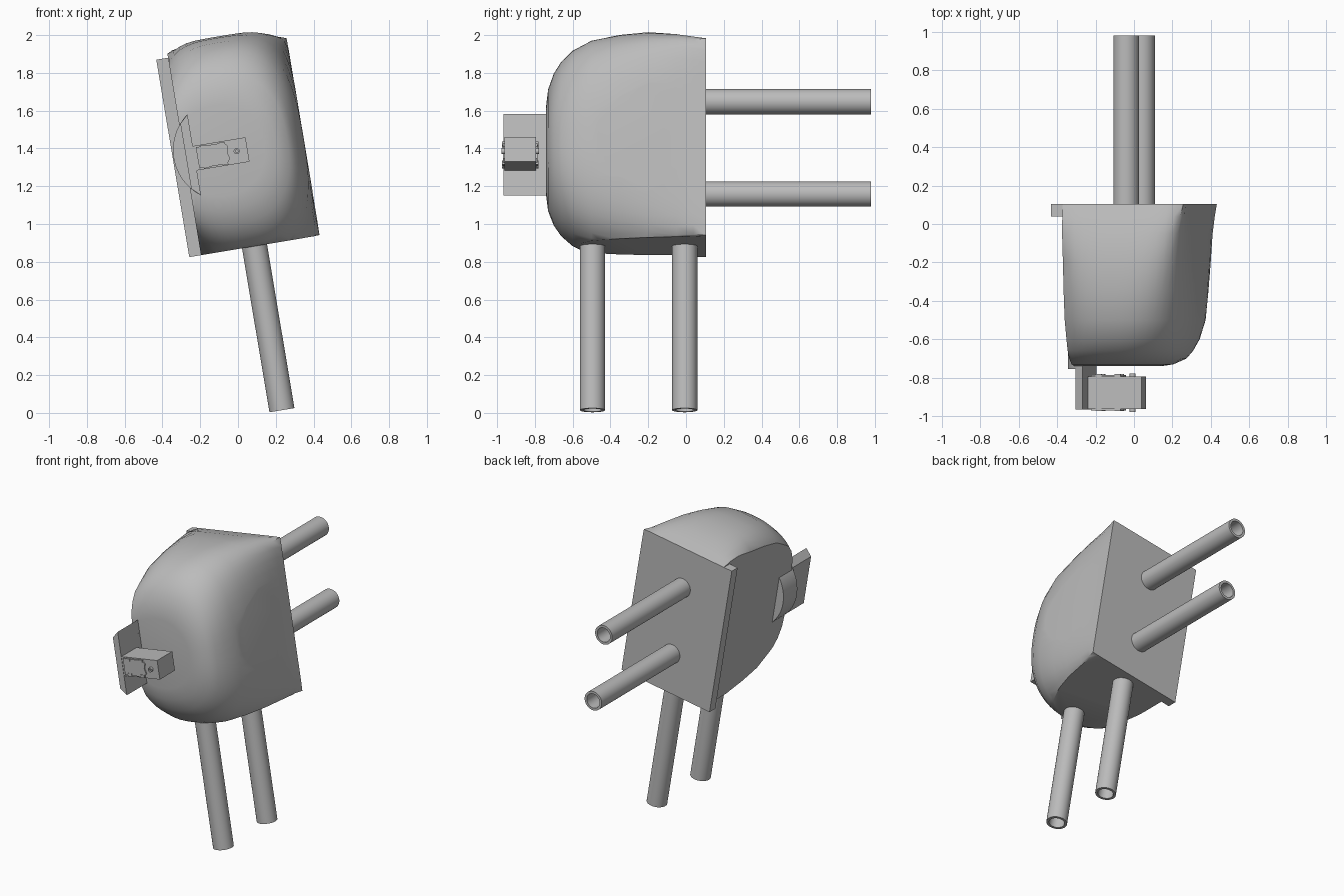
import bpy, bmesh, math
from mathutils import Matrix, Vector

cube = bpy.data.objects.get("Cube")
if cube:
    bpy.data.objects.remove(cube, do_unlink=True)

grey = bpy.data.materials.new("plain grey")
grey.use_nodes = True
grey.diffuse_color = (0.5, 0.5, 0.5, 1)
grey.node_tree.nodes["Principled BSDF"].inputs["Base Color"].default_value = (0.5, 0.5, 0.5, 1)

# The whole model leans sideways about its depth axis
LEAN = Matrix.Translation((0, 0, 1.405)) @ Matrix.Rotation(math.radians(-9.5), 4, 'Y')


def finish(name, bm, smooth=None):
    bmesh.ops.recalc_face_normals(bm, faces=bm.faces)
    mesh = bpy.data.meshes.new(name)
    bm.to_mesh(mesh)
    bm.free()
    mesh.materials.append(grey)
    obj = bpy.data.objects.new(name, mesh)
    bpy.context.collection.objects.link(obj)
    obj.matrix_world = LEAN
    if smooth:
        bpy.ops.object.select_all(action='DESELECT')
        obj.select_set(True)
        bpy.context.view_layer.objects.active = obj
        bpy.ops.object.shade_smooth_by_angle(angle=math.radians(smooth))
    return obj


def prism(name, outline, y0, y1, smooth=None):
    """Extrude an (x, z) outline from y0 to y1."""
    bm = bmesh.new()
    face = bm.faces.new([bm.verts.new((x, y0, z)) for x, z in outline])
    ext = bmesh.ops.extrude_face_region(bm, geom=[face])
    moved = [v for v in ext["geom"] if isinstance(v, bmesh.types.BMVert)]
    bmesh.ops.translate(bm, verts=moved, vec=(0, y1 - y0, 0))
    return finish(name, bm, smooth)


def box(name, x0, x1, y0, y1, z0, z1):
    return prism(name, [(x0, z0), (x1, z0), (x1, z1), (x0, z1)], y0, y1)


def tube(name, start, end, outer, inner, sides=40):
    """Open pipe between two points."""
    start, end = Vector(start), Vector(end)
    turn = (end - start).to_track_quat('Z', 'Y')
    bm = bmesh.new()
    rings = []
    for base, r in ((start, outer), (end, outer), (end, inner), (start, inner)):
        rings.append([bm.verts.new(base + turn @ Vector((
            r * math.cos(math.tau * i / sides), r * math.sin(math.tau * i / sides), 0)))
            for i in range(sides)])
    for k in range(4):
        a, b = rings[k], rings[(k + 1) % 4]
        for i in range(sides):
            j = (i + 1) % sides
            bm.faces.new((a[i], a[j], b[j], b[i]))
    return finish(name, bm, 35)


# Domed housing: rows of depth, centre x, half width, half height, squareness
sections = [(0.105, 0, 0.35, 0.53, 200), (0.04, 0, 0.35, 0.55, 14),
            (-0.05, 0, 0.35, 0.575, 7), (-0.2, 0, 0.355, 0.597, 4.2),
            (-0.35, -0.01, 0.365, 0.59, 3.3), (-0.5, -0.02, 0.37, 0.565, 2.8),
            (-0.6, -0.03, 0.355, 0.515, 2.6), (-0.66, -0.05, 0.345, 0.46, 2.5),
            (-0.7, -0.065, 0.33, 0.4, 2.4), (-0.73, -0.09, 0.29, 0.32, 2.3),
            (-0.74, -0.1, 0.24, 0.24, 2.2)]
N = 16
steps = [-1 + 2 * i / N for i in range(N)]
square = ([(s, -1) for s in steps] + [(1, s) for s in steps]
          + [(-s, 1) for s in steps] + [(-1, -s) for s in steps])
bm = bmesh.new()
loops = []
for y, cx, w, h, p in sections:
    loop = []
    for sx, sz in square:
        n = (abs(sx) ** p + abs(sz) ** p) ** (1 / p)
        loop.append(bm.verts.new((cx + w * sx / n, y, h * sz / n)))
    loops.append(loop)
for a, b in zip(loops, loops[1:]):
    for i in range(len(a)):
        j = (i + 1) % len(a)
        bm.faces.new((a[i], a[j], b[j], b[i]))
bm.faces.new(loops[0])
bm.faces.new(loops[-1])
# Slice the flat side, the flat underside and the limit of the other side
for point, normal in (((-0.287, 0, 0), (-1, 0, 0)), ((0, 0, -0.53), (0, 0, -1)),
                      ((0.351, 0, 0), (1, 0, 0))):
    geom = bm.verts[:] + bm.edges[:] + bm.faces[:]
    bmesh.ops.bisect_plane(bm, geom=geom, dist=1e-5, plane_co=point,
                           plane_no=normal, clear_outer=True)
    bmesh.ops.holes_fill(bm, edges=[e for e in bm.edges if e.is_boundary], sides=0)
finish("housing", bm, 35)

# Flange along the flat side of the back
box("back_flange", -0.35, -0.28, 0.04, 0.105, -0.53, 0.53)

# Pipes at the back and underneath
for label, z in (("upper", 0.246), ("lower", -0.25)):
    tube(label + "_back_pipe", (0, 0.09, z), (0, 0.98, z), 0.067, 0.05)
for label, y in (("front", -0.495), ("rear", -0.007)):
    tube(label + "_bottom_pipe", (0, y, -0.46), (0, y, -1.41), 0.067, 0.05)

# Rounded segment on the flat side and the upright fin in front of it
R, half = 0.271, 0.935
arc = [-half + 2 * half * i / 24 for i in range(25)]
prism("side_segment", [(-0.074 - R * math.cos(t), R * math.sin(t)) for t in arc],
      -0.755, -0.6, 35)
prism("front_fin", [(-0.235, -0.218), (-0.235, 0.218), (-0.28, 0.175), (-0.28, -0.175)],
      -0.965, -0.7)

# Small actuator block with side straps, end lugs and pivots
box("actuator_block", -0.236, 0.048, -0.962, -0.793, -0.084, 0.047)
for label, y0, y1 in (("front", -0.97, -0.96), ("rear", -0.795, -0.785)):
    prism(label + "_strap", [(-0.22, -0.075), (-0.07, -0.075), (-0.05, -0.05), (-0.06, -0.018),
                             (-0.05, 0.015), (-0.07, 0.038), (-0.22, 0.038)], y0, y1)
    for z in (-0.07, 0.032):
        for x in (-0.18, -0.08):
            box(label + "_clip", x - 0.015, x + 0.015, y0 - 0.004, y1 + 0.004,
                z - 0.01, z + 0.01)
for label, y0, y1 in (("front", -0.95, -0.978), ("rear", -0.81, -0.778)):
    tube(label + "_pivot", (-0.01, y0, -0.018), (-0.01, y1, -0.018), 0.016, 0.007, 20)
